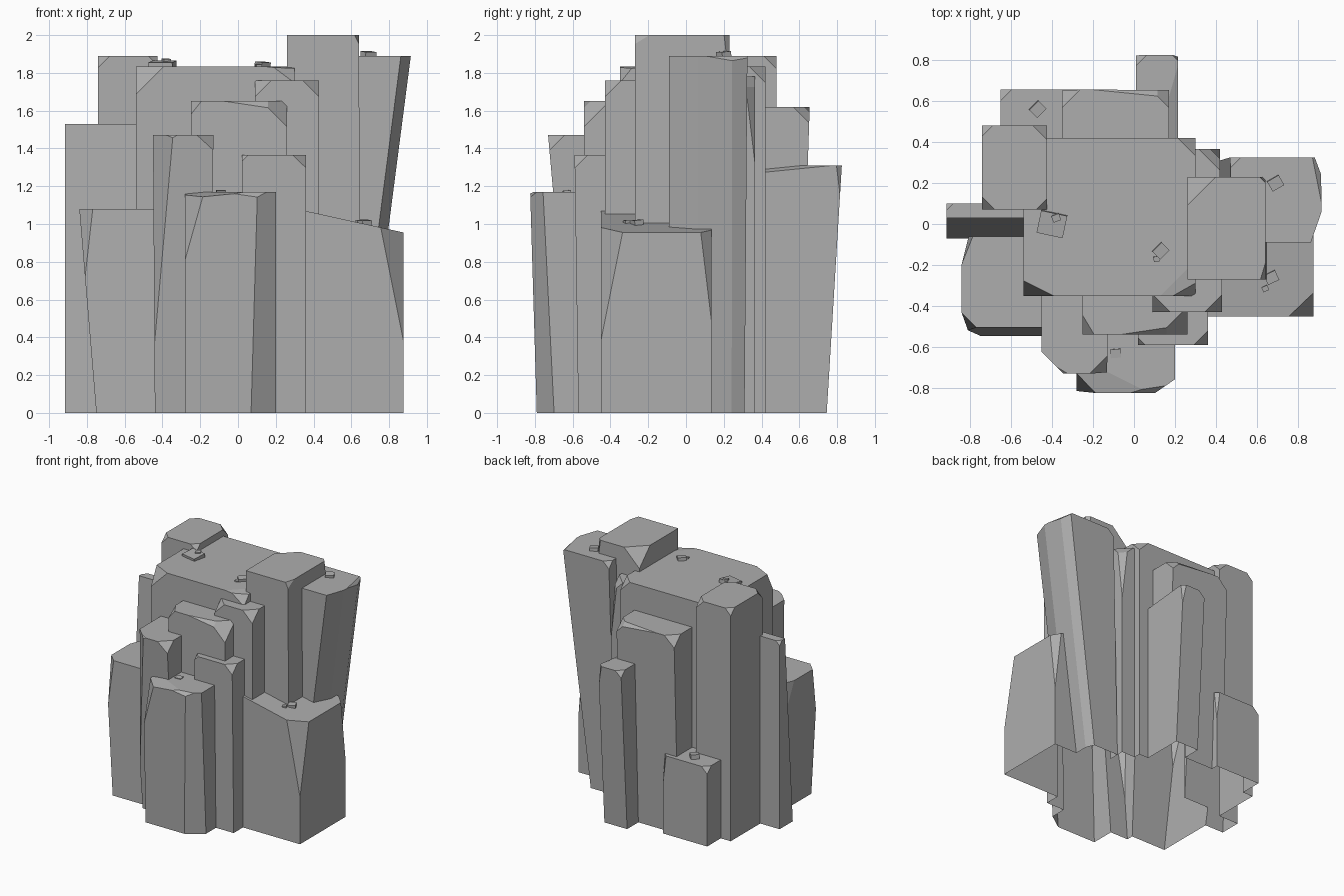
import bpy
import bmesh
import math
from mathutils import Vector, Matrix

default_cube = bpy.data.objects.get("Cube")
if default_cube:
    bpy.data.objects.remove(default_cube, do_unlink=True)

# Single stone colour
stone = bpy.data.materials.new("grey_stone")
stone.use_nodes = True
stone_colour = (0.42, 0.42, 0.42, 1)
stone.diffuse_color = stone_colour
shader = next(n for n in stone.node_tree.nodes if n.type == 'BSDF_PRINCIPLED')
shader.inputs["Base Color"].default_value = stone_colour
shader.inputs["Roughness"].default_value = 0.9

# Columns that get fused onto the central core
column_group = bpy.data.collections.new("columns_to_fuse")
bpy.context.scene.collection.children.link(column_group)


def finish(name, bm, collection):
    bmesh.ops.recalc_face_normals(bm, faces=bm.faces[:])
    mesh = bpy.data.meshes.new(name)
    bm.to_mesh(mesh)
    bm.free()
    mesh.materials.append(stone)
    rock = bpy.data.objects.new(name, mesh)
    collection.objects.link(rock)
    return rock


def chip(bm, direction, depth):
    """Slice a flat flake off the side of the rock facing the direction."""
    normal = Vector(direction).normalized()
    furthest = max(v.co.dot(normal) for v in bm.verts)
    cut = bmesh.ops.bisect_plane(
        bm, geom=bm.verts[:] + bm.edges[:] + bm.faces[:], dist=1e-5,
        plane_co=normal * (furthest - depth), plane_no=normal, clear_outer=True)
    rim = [g for g in cut["geom_cut"] if isinstance(g, bmesh.types.BMEdge)]
    bmesh.ops.edgeloop_fill(bm, edges=rim)


def column(name, x, y, height, chips, foot_x=None, foot_y=None, collection=column_group):
    """Upright slab, its foot optionally differing from its top, with chipped corners."""
    foot_x, foot_y = foot_x or x, foot_y or y
    bm = bmesh.new()
    bmesh.ops.create_cube(bm, size=1)
    for v in bm.verts:
        top = v.co.z > 0
        span_x, span_y = (x, y) if top else (foot_x, foot_y)
        v.co = (span_x[v.co.x > 0], span_y[v.co.y > 0], height if top else 0)
    for direction, depth in chips:
        chip(bm, direction, depth)
    return finish(name, bm, collection)


def fuse(name, core, group):
    """Merge the core and its columns into one outer shell, open underneath."""
    union = core.modifiers.new("fuse", 'BOOLEAN')
    union.operation = 'UNION'
    union.solver = 'EXACT'
    union.operand_type = 'COLLECTION'
    union.collection = group
    merged = core.evaluated_get(bpy.context.evaluated_depsgraph_get())
    bm = bmesh.new()
    bm.from_mesh(merged.to_mesh())
    merged.to_mesh_clear()
    base = [f for f in bm.faces if all(abs(v.co.z) < 1e-4 for v in f.verts)]
    bmesh.ops.delete(bm, geom=base, context='FACES')
    for face in bm.faces:
        face.material_index = 0
    for helper in [core, *group.objects]:
        bpy.data.objects.remove(helper, do_unlink=True)
    bpy.data.collections.remove(group)
    return finish(name, bm, bpy.context.scene.collection)


def pebble(name, place, size, turn, flatness=0.7):
    bm = bmesh.new()
    bmesh.ops.create_cube(bm, size=size)
    bmesh.ops.scale(bm, vec=(1, 0.85, flatness), verts=bm.verts[:])
    bmesh.ops.transform(bm, verts=bm.verts[:], matrix=Matrix.Translation(place)
                        @ Matrix.Rotation(math.radians(turn), 4, 'Z')
                        @ Matrix.Rotation(0.1, 4, 'X'))
    return finish(name, bm, bpy.context.scene.collection)


# Reusable chip directions
front_left_top, front_right_top = (-1, -1, 1), (1, -1, 1)
back_left_top, back_right_top = (-1, 1, 1), (1, 1, 1)
front_left_edge, front_right_edge = (-1, -1, 0), (1, -1, 0)
back_left_edge, back_right_edge = (-1, 1, 0.12), (1, 1, 0.12)
front_rim, back_rim = (0.15, -1, 1), (0.1, 1, 1)

# Central mass and the tall blocks around it
core = column("central_core", (-0.54, 0.3), (-0.35, 0.42), 1.835,
              [((-0.5, -1, 0.5), 0.06), ((0.6, -1, 0.8), 0.05), (back_right_top, 0.05),
               ((0.1, -0.1, 1), 0.01)], collection=bpy.context.scene.collection)
column("summit_block", (0.26, 0.64), (-0.27, 0.23), 2,
       [(back_left_top, 0.08), ((1, -0.3, 0.5), 0.02), (back_right_edge, 0.02)],
       foot_x=(0.26, 0.65))
column("leaning_right_block", (0.47, 0.915), (-0.09, 0.325), 1.89,
       [((1, -0.35, -0.13), 0.05), ((1, 0.4, -0.13), 0.03), (back_left_top, 0.03),
        ((1, 0.2, 1), 0.02)],
       foot_x=(0.42, 0.67), foot_y=(-0.09, 0.31))
column("tall_left_block", (-0.74, -0.425), (0.07, 0.48), 1.89,
       [(front_left_top, 0.035), (front_right_top, 0.03), (back_left_top, 0.03),
        (back_right_top, 0.04)])
column("inner_right_column", (0.1, 0.42), (0.1, 0.365), 1.78,
       [(back_right_top, 0.06), (back_right_edge, 0.03)])

# Stepped columns at the front
column("front_upper_right", (0.09, 0.43), (-0.43, -0.2), 1.76,
       [(front_left_top, 0.05), (front_right_top, 0.05)])
column("front_upper_middle", (-0.25, 0.26), (-0.54, -0.25), 1.65,
       [((-1, -0.6, 0.8), 0.04), (front_rim, 0.035), (front_right_top, 0.05)])
column("front_middle_left", (-0.45, -0.13), (-0.73, -0.3), 1.47,
       [((-0.6, -1, 1), 0.05), (front_right_top, 0.05), (front_left_edge, 0.07)],
       foot_x=(-0.44, -0.15), foot_y=(-0.6, -0.3))
column("front_middle_right", (0.02, 0.36), (-0.59, -0.3), 1.365,
       [(front_right_top, 0.04), (front_left_top, 0.02)], foot_y=(-0.57, -0.3))
column("front_low_column", (-0.28, 0.2), (-0.825, -0.45), 1.17,
       [((-1, -1, 0.25), 0.07), ((0.7, -1, -0.05), 0.075), ((-0.1, -0.2, 1), 0.025),
        (front_rim, 0.02)], foot_y=(-0.79, -0.45))

# Low shoulders to either side
column("right_shoulder", (0.36, 0.875), (-0.45, 0.135), 1.07,
       [((0.22, 0, 1), 0.112), ((1, -1, 0.2), 0.08), (back_right_edge, 0.04)])
column("left_shoulder", (-0.84, -0.43), (-0.505, -0.06), 1.08,
       [((-1, -1, 0.15), 0.05), ((-1, 0.4, 0.05), 0.05)],
       foot_x=(-0.75, -0.43), foot_y=(-0.545, -0.06))
column("left_fin", (-0.915, -0.45), (0.03, 0.1), 1.53,
       [(back_left_top, 0.02)], foot_y=(-0.07, 0.1))

# Back columns
column("back_tall_column", (-0.35, 0.17), (0.35, 0.655), 1.62,
       [(back_right_top, 0.05), (back_left_top, 0.05), (back_rim, 0.02)],
       foot_y=(0.35, 0.6))
column("back_narrow_column", (0.01, 0.215), (0.35, 0.825), 1.31,
       [((0.35, -0.1, 1), 0.04), (back_left_top, 0.03), (back_right_edge, 0.02)],
       foot_y=(0.35, 0.745))
column("back_low_block", (-0.65, -0.25), (0.35, 0.655), 0.64,
       [(back_left_top, 0.03), (back_right_edge, 0.02)])

fuse("rock_columns", core, column_group)

# Loose stones resting on the ledges
pebble("core_slab_stone", (-0.4, 0, 1.84), 0.13, -12, flatness=0.3)
pebble("core_small_stone", (-0.38, 0.03, 1.86), 0.04, 20)
pebble("core_right_stone", (0.13, -0.13, 1.835), 0.065, 45)
pebble("core_right_chip", (0.11, -0.17, 1.835), 0.03, 10)
pebble("right_block_stone", (0.69, 0.2, 1.89), 0.065, 30)
pebble("shoulder_stone", (0.67, -0.26, 1.0), 0.06, 25)
pebble("shoulder_chip", (0.64, -0.315, 1.01), 0.03, 25)
pebble("front_ledge_stone", (-0.09, -0.63, 1.16), 0.05, 5)
pebble("back_ledge_stone", (-0.47, 0.56, 0.65), 0.065, 45)
